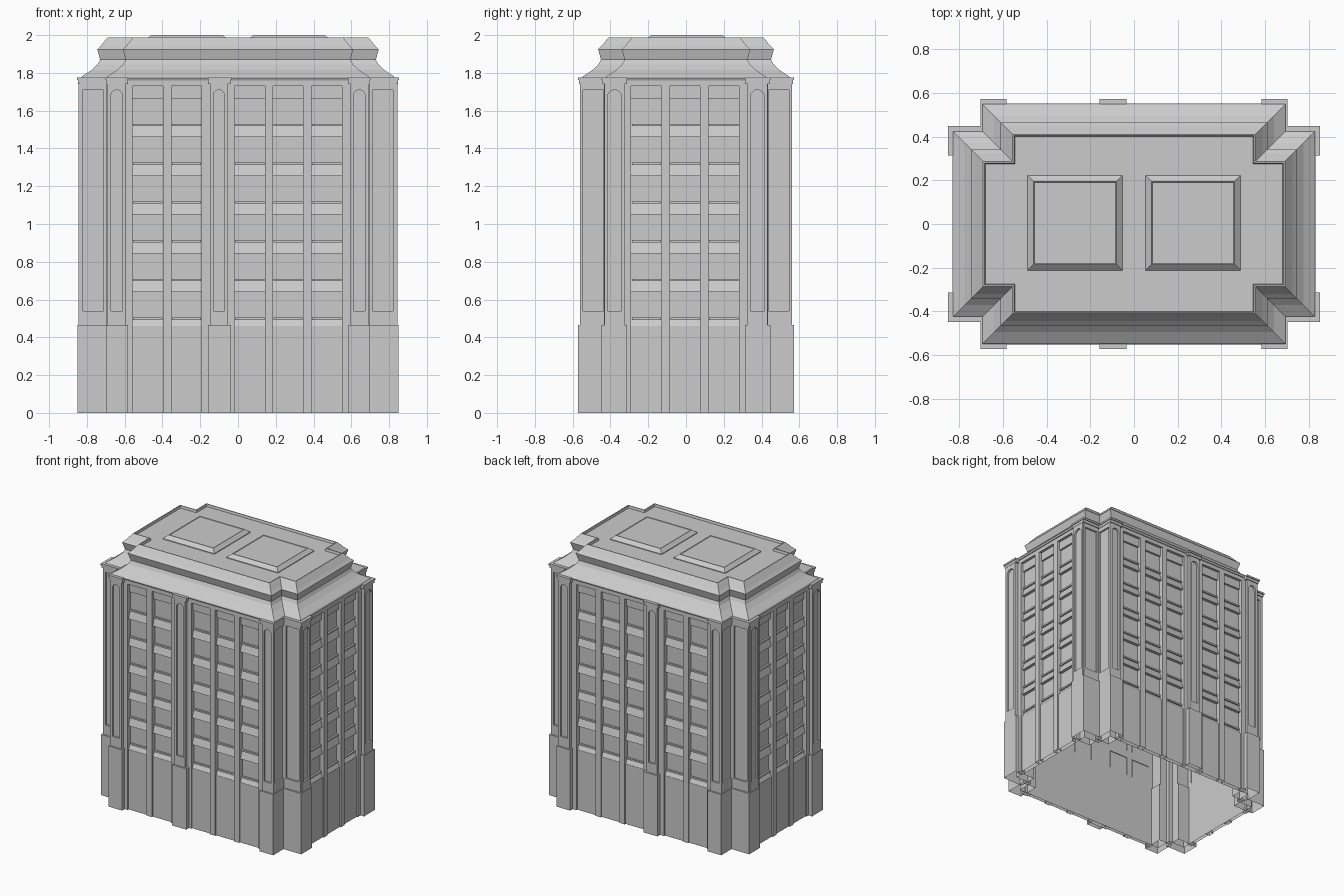
import bpy, bmesh, math
from mathutils import Matrix

old = bpy.data.objects.get("Cube")
if old:
    bpy.data.objects.remove(old, do_unlink=True)

stone = bpy.data.materials.new("pale_grey_stone")
stone.use_nodes = True
GREY = (0.6, 0.6, 0.6, 1)
stone.diffuse_color = GREY
stone.node_tree.nodes["Principled BSDF"].inputs["Base Color"].default_value = GREY


def finish(name, bm, turn=0, mirror=""):
    """Turn a mesh about z, leave its underside open and mirror it about the centre."""
    under = [f for f in bm.faces if all(v.co.z < 0.001 for v in f.verts)]
    bmesh.ops.delete(bm, geom=under, context='FACES')
    bmesh.ops.recalc_face_normals(bm, faces=bm.faces[:])
    bm.transform(Matrix.Rotation(math.radians(turn), 4, 'Z'))
    mesh = bpy.data.meshes.new(name)
    bm.to_mesh(mesh)
    bm.free()
    mesh.materials.append(stone)
    obj = bpy.data.objects.new(name, mesh)
    bpy.context.collection.objects.link(obj)
    if mirror:
        mod = obj.modifiers.new("Mirror", 'MIRROR')
        mod.use_axis = ["X" in mirror, "Y" in mirror, False]
        mod.use_mirror_merge = False
    return obj


def prism(bm, x0, x1, section):
    """Extrude a (y, z) section between two x positions."""
    a, b = [[bm.verts.new((x, y, z)) for y, z in section] for x in (x0, x1)]
    bm.faces.new(a)
    bm.faces.new(b[::-1])
    n = len(section)
    for i in range(n):
        j = (i + 1) % n
        bm.faces.new((a[i], b[i], b[j], a[j]))


def boxes(name, items, turn=0, mirror=""):
    bm = bmesh.new()
    for x0, x1, y0, y1, z0, z1 in items:
        prism(bm, x0, x1, [(y0, z0), (y1, z0), (y1, z1), (y0, z1)])
    return finish(name, bm, turn, mirror)


def cross(bm, inset, z):
    """Ring of vertices on the notched rectangular plan."""
    X, Y, nx, ny = (v - inset for v in (0.825, 0.545, 0.69, 0.42))
    q = [(X, ny), (nx, ny), (nx, Y)]
    pts = q + [(-x, y) for x, y in q[::-1]]
    pts += [(-x, -y) for x, y in pts]
    return [bm.verts.new((x, y, z)) for x, y in pts]


def loft(name, profile, cap):
    bm = bmesh.new()
    rings = [cross(bm, d, z) for d, z in profile]
    for a, b in zip(rings, rings[1:]):
        for i in range(len(a)):
            j = (i + 1) % len(a)
            bm.faces.new((a[i], a[j], b[j], b[i]))
    if cap:
        bm.faces.new(rings[-1])
    return finish(name, bm)


def panel_frame(name, c, w, depth, arched, turn, mirror):
    """Flat plate with a rectangular or arched opening, facing -y before turning."""
    z0, z1, p0, p1 = 0.46, 1.75, 0.54, 1.71
    r = w / 2 - 0.016
    inner = [(c - r, p0), (c + r, p0)]
    if arched:
        arc = [math.pi * k / 10 for k in range(11)]
        inner += [(c + r * math.cos(t), p1 - r + r * math.sin(t)) for t in arc]
    else:
        inner += [(c + r, p1), (c - r, p1)]
    outer = [(c - w / 2, z0), (c + w / 2, z0), (c + w / 2, z1), (c - w / 2, z1)]
    bm = bmesh.new()
    edges = []
    for loop in (outer, inner):
        vs = [bm.verts.new((x, -depth, z)) for x, z in loop]
        edges += [bm.edges.new((vs[i - 1], vs[i])) for i in range(len(vs))]
    bmesh.ops.triangle_fill(bm, use_beauty=True, edges=edges)
    ext = bmesh.ops.extrude_face_region(bm, geom=bm.faces[:])
    moved = [v for v in ext["geom"] if isinstance(v, bmesh.types.BMVert)]
    bmesh.ops.translate(bm, verts=moved, vec=(0, 0.014, 0))
    finish(name, bm, turn, mirror)


def bay_wall(side, columns, limit, plane, turn, mirror):
    """Window columns between upright strips, above a panelled base."""
    half, glass = 0.08, plane - 0.04
    rows = [0.505 + 0.205 * i for i in range(6)]
    ends = [-limit] + [c + s * half for c in columns for s in (-1, 1)] + [limit]
    strips = [(a, b, -plane, -glass, 0, 1.76) for a, b in zip(ends[::2], ends[1::2])]
    boxes(side + "_mullions", strips, turn, mirror)
    boxes(side + "_base_panels",
          [(c - half, c + half, 0.01 - plane, -glass, 0, 0.46) for c in columns], turn, mirror)
    boxes(side + "_header",
          [(c - half, c + half, -plane, -glass, 1.73, 1.76) for c in columns], turn, mirror)
    boxes(side + "_window_panes",
          [(c - 0.072, c + 0.072, -glass - 0.008, -glass, z, z + 0.13)
           for c in columns for z in rows], turn, mirror)
    boxes(side + "_window_sills",
          [(c - 0.077, c + 0.077, -glass - 0.022, -glass, z - 0.012, z)
           for c in columns for z in rows], turn, mirror)
    # Sloping spandrels between one window head and the sill above
    bm = bmesh.new()
    for c in columns:
        for z in rows:
            low = max(z - 0.07, 0.46)
            prism(bm, c - half, c + half,
                  [(-glass, low), (-glass - 0.028, low), (-glass - 0.01, z - 0.01), (-glass, z - 0.01)])
        prism(bm, c - half, c + half,
              [(-glass, 1.665), (-glass - 0.02, 1.665), (-glass - 0.02, 1.73), (-glass, 1.73)])
    finish(side + "_spandrels", bm, turn, mirror)


# Hollow core behind the windows
loft("inner_walls", [(0.04, 0), (0.04, 1.76)], False)

# Window walls
bay_wall("long_side", [-0.478, -0.272, 0.062, 0.265, 0.47], 0.60, 0.54, 0, "Y")
bay_wall("short_side", [-0.21, -0.005, 0.2], 0.33, 0.82, 90, "X")

# Corner and middle piers: plan extents of the shaft (x0, x1, y0, y1)
piers = {
    "long_corner_pier": (0.595, 0.681, -0.546, -0.41, "XY"),
    "short_corner_pier": (0.68, 0.831, -0.421, -0.325, "XY"),
    "middle_pier": (-0.146, -0.056, -0.546, -0.50, "Y"),
}
for name, (x0, x1, y0, y1, m) in piers.items():
    short = name.startswith("short")
    ox0 = x0 if short else x0 - 0.012
    oy1 = y1 + 0.012 if short else y1
    boxes(name + "_shaft", [(x0, x1, y0, y1, 0.46, 1.75)], 0, m)
    boxes(name + "_plinth", [(ox0, x1 + 0.018, y0 - 0.026, oy1, 0, 0.465)], 0, m)
    boxes(name + "_capital", [
        (ox0, x1 + 0.016, y0 - 0.02, oy1, 1.742, 1.762),
        (ox0, x1 + 0.021, y0 - 0.027, oy1, 1.762, 1.775)], 0, m)

# Recessed pier panels: arched on the outer faces, rectangular in the notches
panel_frame("long_pier_arch", 0.642, 0.094, 0.56, True, 0, "XY")
panel_frame("middle_pier_arch", -0.101, 0.09, 0.56, True, 0, "Y")
panel_frame("short_pier_arch", -0.378, 0.106, 0.845, True, 90, "XY")
panel_frame("long_pier_side_panel", -0.49, 0.14, 0.694, False, 90, "XY")
panel_frame("short_pier_side_panel", 0.766, 0.14, 0.434, False, 0, "XY")

# Cornice and flared roof with a sunken deck
loft("roof", [(0.05, 1.752), (0, 1.76), (-0.006, 1.772), (0, 1.782), (0.05, 1.815), (0.082, 1.845),
              (0.095, 1.87), (0.08, 1.925), (0.1, 1.945), (0.135, 1.988), (0.141, 1.988),
              (0.145, 1.97)], True)

# Two raised rooflights
for label, cx in (("left", 0.27), ("right", -0.27)):
    bm = bmesh.new()
    rings = []
    for r, z in ((0.218, 1.968), (0.218, 1.975), (0.19, 2.0), (0.186, 1.995)):
        rings.append([bm.verts.new((cx + sx * r, 0.005 + sy * r, z))
                      for sx, sy in ((1, 1), (-1, 1), (-1, -1), (1, -1))])
    for a, b in zip(rings, rings[1:]):
        for i in range(4):
            j = (i + 1) % 4
            bm.faces.new((a[i], a[j], b[j], b[i]))
    bm.faces.new(rings[-1])
    finish(label + "_rooflight", bm)
